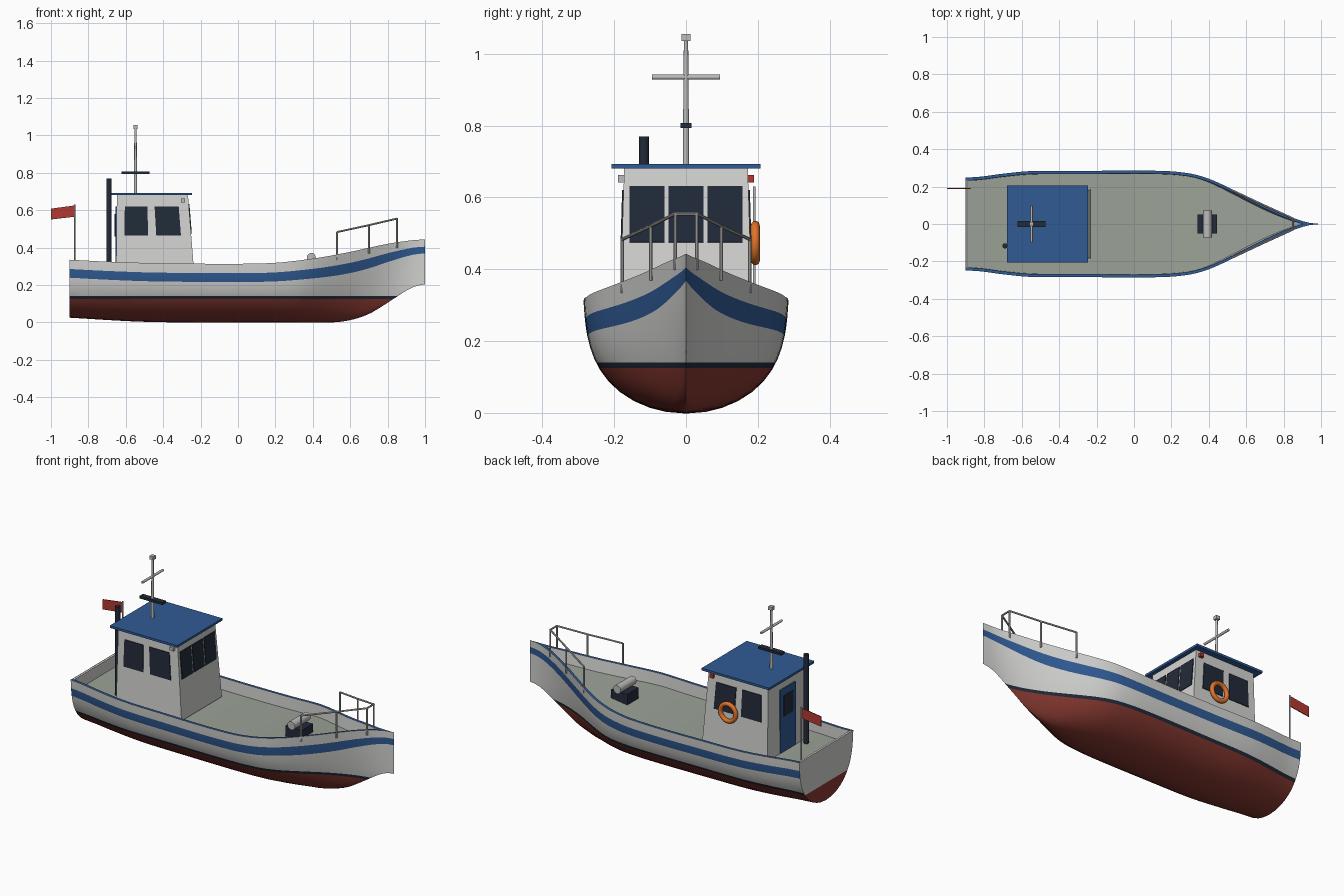
import bpy, bmesh
from mathutils import Vector, Matrix

cube = bpy.data.objects.get("Cube")
if cube:
    bpy.data.objects.remove(cube, do_unlink=True)


def material(name, r, g, b):
    m = bpy.data.materials.new(name)
    m.use_nodes = True
    m.diffuse_color = (r, g, b, 1)
    m.node_tree.nodes["Principled BSDF"].inputs["Base Color"].default_value = (r, g, b, 1)
    return m


WHITE = material("white_paint", .66, .66, .65)
BLUE = material("blue_paint", .03, .105, .3)
RED = material("red_antifouling", .24, .04, .03)
NAVY = material("dark_navy", .016, .024, .042)
DECK = material("deck_grey_green", .33, .365, .31)
METAL = material("pale_metal", .5, .5, .5)
ORANGE = material("buoy_orange", .75, .17, .02)
FLAG = material("flag_red", .45, .04, .03)


def finish(name, bm, mats, smooth=False):
    bmesh.ops.recalc_face_normals(bm, faces=bm.faces)
    mesh = bpy.data.meshes.new(name)
    bm.to_mesh(mesh)
    bm.free()
    ob = bpy.data.objects.new(name, mesh)
    bpy.context.collection.objects.link(ob)
    for m in mats:
        mesh.materials.append(m)
    if smooth:
        bpy.ops.object.select_all(action="DESELECT")
        ob.select_set(True)
        bpy.context.view_layer.objects.active = ob
        bpy.ops.object.shade_smooth_by_angle(angle=.6)
    return ob


def solid(name, low, high, mat):
    """Six-sided block from two matching four-corner loops."""
    bm = bmesh.new()
    a = [bm.verts.new(p) for p in low]
    b = [bm.verts.new(p) for p in high]
    bm.faces.new(a)
    bm.faces.new(b)
    for i in range(4):
        j = (i + 1) % 4
        bm.faces.new((a[i], a[j], b[j], b[i]))
    return finish(name, bm, [mat])


def rect(x0, x1, y0, y1, z):
    return [(x0, y0, z), (x1, y0, z), (x1, y1, z), (x0, y1, z)]


def box(name, x0, x1, y0, y1, z0, z1, mat):
    return solid(name, rect(x0, x1, y0, y1, z0), rect(x0, x1, y0, y1, z1), mat)


def plate(name, corners, mat, half=.004):
    c = [Vector(p) for p in corners]
    n = (c[1] - c[0]).cross(c[3] - c[0]).normalized() * half
    return solid(name, [p - n for p in c], [p + n for p in c], mat)


def rod(name, a, b, r, mat, sides=12, r2=None):
    a, b = Vector(a), Vector(b)
    d = b - a
    bm = bmesh.new()
    bmesh.ops.create_cone(bm, cap_ends=True, segments=sides, radius1=r, radius2=r2 or r, depth=d.length,
                          matrix=Matrix.Translation((a + b) / 2) @ d.to_track_quat("Z", "Y").to_matrix().to_4x4())
    return finish(name, bm, [mat], True)


def curve(pts, x):
    """Smooth curve through the points."""
    def slope(i):
        p, q = pts[max(i - 1, 0)], pts[min(i + 1, len(pts) - 1)]
        return (q[1] - p[1]) / (q[0] - p[0])
    i = 0
    while i < len(pts) - 2 and x > pts[i + 1][0]:
        i += 1
    (x0, y0), (x1, y1) = pts[i], pts[i + 1]
    h = x1 - x0
    t = (x - x0) / h
    return ((1 + 2 * t) * (1 - t) ** 2 * y0 + t * (1 - t) ** 2 * h * slope(i)
            + t * t * (3 - 2 * t) * y1 + t * t * (t - 1) * h * slope(i + 1))


# Hull lines: half beam, top edge and keel along the length
BEAM = [(-.9, .248), (-.82, .253), (-.7, .269), (-.55, .283), (-.3, .284), (.15, .284), (.3, .27), (.4, .242),
        (.5, .198), (.6, .148), (.7, .098), (.8, .053), (.88, .022), (.94, .006), (1, 0)]
SHEER = [(-.9, .335), (-.7, .325), (-.4, .316), (.15, .316), (.4, .341), (.6, .377), (.8, .42), (.94, .44), (1, .443)]
KEEL = [(-.9, .025), (-.55, .005), (-.3, 0), (.5, 0), (.6, .012), (.7, .045), (.8, .105), (.9, .17), (.95, .194), (1, .203)]
DROP = .07


def section(x, t):
    """Relative half width at height fraction t, turning from round to V at the bow."""
    full = (1 - (1 - t) ** 3) ** .5 * (.93 + .07 * t)
    s = min(max((x - .3) / .6, 0), 1)
    s = s * s * (3 - 2 * s)
    return full * (1 - s) + t ** .75 * s


rows = [0, .015, .05, .11, .19, .28, .38, .48, .58, .69, .765, .84, .92, 1]
row_mat = [1 if .68 < t < .83 else 0 for t in rows[:-1]] + [1, 0, 4]
stations = [-.9 + 1.9 * i / 60 for i in range(61)]


def hull_ring(bm, x, side):
    b, top, low = max(curve(BEAM, x), 0), curve(SHEER, x), curve(KEEL, x)
    pts = [(b * section(x, t), low + (top - low) * t) for t in rows]
    inner = max(b - .016, 0)
    deck_t = 1 - DROP / (top - low)
    pts += [(inner, top), (min(inner, max(b * section(x, deck_t) - .012, 0)), top - DROP), (0, top - DROP)]
    return [bm.verts.new((x, side * y, z)) for y, z in pts]


bm = bmesh.new()
transom = []
for side in (1, -1):
    rings = [hull_ring(bm, x, side) for x in stations]
    for r, s in zip(rings, rings[1:]):
        for k, mat in enumerate(row_mat):
            bm.faces.new((r[k], r[k + 1], s[k + 1], s[k])).material_index = mat
    transom.append([v.co.copy() for v in rings[0][:len(rows)]])
outline = transom[0][::-1] + transom[1][1:]
bm.faces.new([bm.verts.new(p) for p in outline])
for z in (.125, .141):
    bmesh.ops.bisect_plane(bm, geom=bm.verts[:] + bm.edges[:] + bm.faces[:], plane_co=(0, 0, z), plane_no=(0, 0, 1))
# Bottom paint and waterline stripe by height
for f in bm.faces:
    c = f.calc_center_median()
    if c.z < .125:
        f.material_index = 2
    elif c.z < .141 and c.x > -.899:
        f.material_index = 3
bmesh.ops.remove_doubles(bm, verts=bm.verts, dist=.00005)
finish("hull", bm, [WHITE, BLUE, RED, NAVY, DECK], True)
box("transom_wall", -.899, -.887, -.236, .236, .25, .334, WHITE)


# Wheelhouse with leaning walls
def side_y(z):
    return .185 - (z - .25) * .03


def front_x(z):
    return -.233 - (z - .25) * .08


def house_loop(z):
    return rect(-.652 + (z - .25) * .01, front_x(z), -side_y(z), side_y(z), z)


solid("wheelhouse", house_loop(.25), house_loop(.682), WHITE)
box("wheelhouse_roof", -.678, -.245, -.207, .207, .68, .693, BLUE)
for side, label in ((1, "left"), (-1, "right")):
    for name, x0, x1, lean in (("aft", -.608, -.48, .005), ("fore", -.437, -.305, .012)):
        plate(f"{name}_{label}_window", [(x, side * side_y(z), z) for x, z in
              ((x0, .465), (x1, .465), (x1 - lean, .62), (x0 - lean * (name == "fore") + .003, .62))], NAVY)
    y = side * .181
    box(f"{label}_running_light", -.305, -.283, y - .009, y + .009, .642, .662, FLAG if side > 0 else METAL)
for i, y in enumerate((-.109, 0, .109)):
    plate(f"front_window_{i + 1}", [(front_x(z), y + d, z) for d, z in
          ((-.049, .475), (.049, .475), (.049, .632), (-.049, .632))], NAVY)


# Aft door and its glass
def aft_panel(name, w, z0, z1, x, mat):
    plate(name, [(x, -w, z0), (x, w, z0), (x, w, z1), (x, -w, z1)], mat)


aft_panel("door", .07, .255, .62, -.652, BLUE)
aft_panel("door_window", .045, .46, .58, -.655, NAVY)

# Life ring
bpy.ops.mesh.primitive_torus_add(location=(-.405, .193, .473), rotation=(1.5708, 0, 0), major_radius=.049,
                                 minor_radius=.0125, major_segments=32, minor_segments=12)
ring = bpy.context.object
ring.name = "life_ring"
ring.data.materials.append(ORANGE)
bpy.ops.object.shade_smooth()

# Mast, yard, radar and exhaust
rod("mast", (-.548, 0, .69), (-.548, 0, 1.04), .009, METAL, r2=.006)
box("masthead_light", -.56, -.536, -.012, .012, 1.035, 1.055, METAL)
rod("mast_yard", (-.548, -.095, .935), (-.548, .095, .935), .007, METAL)
box("radar_bar", -.622, -.474, -.016, .016, .793, .807, NAVY)
rod("exhaust_pipe", (-.69, -.117, .25), (-.69, -.117, .77), .014, NAVY, 16)

# Ensign
rod("flag_pole", (-.874, .19, .26), (-.874, .19, .63), .004, METAL)
plate("flag", [(-1, .19, .55), (-.874, .19, .565), (-.874, .19, .625), (-1, .19, .608)], FLAG, .002)

# Anchor winch
box("winch_base", .34, .445, -.052, .052, .255, .325, NAVY)
rod("winch_drum", (.392, -.073, .347), (.392, .073, .347), .024, METAL, 20)

# Bow rail
tops = [(.53, .178, .483), (.7, .098, .52), (.85, .03, .555)]
for side, label in ((1, "left"), (-1, "right")):
    p = [Vector((x, y * side, z)) for x, y, z in tops]
    for i, q in enumerate(p):
        rod(f"{label}_rail_post_{i + 1}", (q.x, q.y, curve(SHEER, q.x) - .03), q, .005, METAL, 8)
    for i in range(2):
        rod(f"{label}_rail_{i + 1}", p[i], p[i + 1], .005, METAL, 8)
rod("front_rail", (.85, -.033, .555), (.85, .033, .555), .005, METAL, 8)
